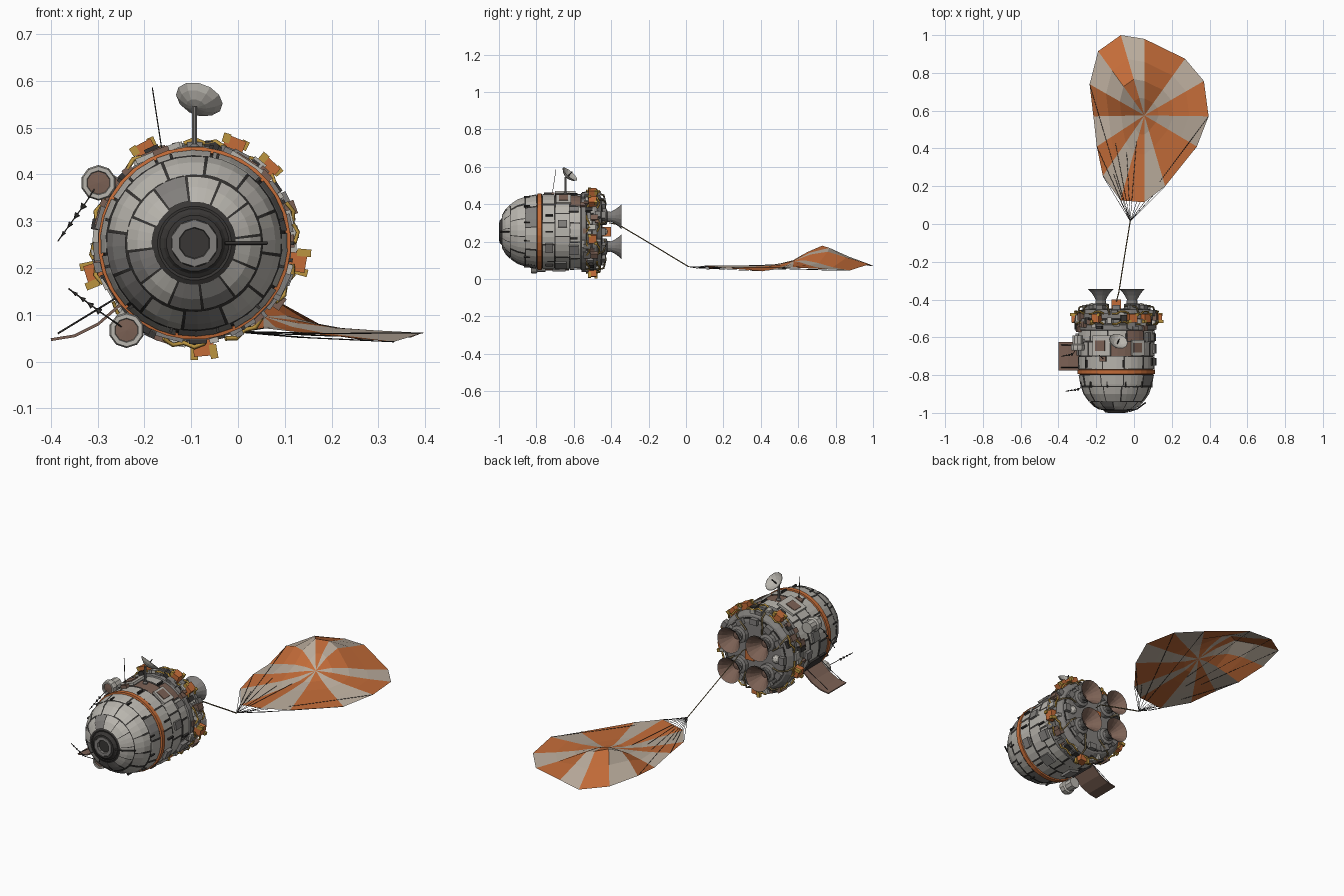
import bpy, bmesh, math, random
from math import sin, cos, pi, radians, exp
from mathutils import Vector, Matrix

if "Cube" in bpy.data.objects:
    bpy.data.objects.remove(bpy.data.objects["Cube"])

random.seed(4)
CX, CZ = -0.093, 0.253            # capsule axis runs along y
COL = dict(plate=(.48, .46, .42), grey=(.22, .21, .2), dark=(.04, .037, .035),
           orange=(.55, .15, .04), cloth=(.5, .42, .34), yellow=(.5, .3, .05),
           brown=(.2, .12, .09), rope=(.2, .15, .07))
MATS = {}
for k, c in COL.items():
    MATS[k] = bpy.data.materials.new(k)
    MATS[k].diffuse_color = (*c, 1)


def finish(name, bm, *mats):
    bmesh.ops.remove_doubles(bm, verts=bm.verts, dist=1e-5)
    me = bpy.data.meshes.new(name)
    bm.to_mesh(me)
    bm.free()
    ob = bpy.data.objects.new(name, me)
    bpy.context.collection.objects.link(ob)
    for m in mats:
        me.materials.append(MATS[m])
    return ob


def P(deg, r, y):
    a = radians(deg)
    return Vector((CX + r * cos(a), y, CZ + r * sin(a)))


def lathe(name, prof, mat, origin=(CX, 0, CZ), axis=(0, 1, 0), n=32):
    """Revolve (radius, distance along axis) points."""
    bm = bmesh.new()
    M = Matrix.Translation(origin) @ Vector(axis).to_track_quat('Z', 'Y').to_matrix().to_4x4()
    rings = []
    for r, t in prof:
        if r == 0:
            rings.append([bm.verts.new(M @ Vector((0, 0, t)))] * n)
        else:
            rings.append([bm.verts.new(M @ Vector((r * cos(2 * pi * (i + .5) / n), r * sin(2 * pi * (i + .5) / n), t)))
                          for i in range(n)])
    for A, B in zip(rings, rings[1:]):
        for i in range(n):
            vs = list(dict.fromkeys([A[i], A[(i + 1) % n], B[(i + 1) % n], B[i]]))
            if len(vs) > 2:
                bm.faces.new(vs)
    bmesh.ops.recalc_face_normals(bm, faces=bm.faces)
    return finish(name, bm, mat)


def tube(name, paths, r, mat):
    cu = bpy.data.curves.new(name, 'CURVE')
    cu.dimensions, cu.bevel_depth, cu.bevel_resolution = '3D', r, 0
    cu.use_fill_caps = True
    for pts in paths:
        s = cu.splines.new('POLY')
        s.points.add(len(pts) - 1)
        for p, q in zip(s.points, pts):
            p.co = (*q, 1)
    ob = bpy.data.objects.new(name, cu)
    bpy.context.collection.objects.link(ob)
    cu.materials.append(MATS[mat])


def boxes(name, specs, mat):
    """Boxes on the hull: angle, radius, y, radial / tangential / y size."""
    bm = bmesh.new()
    for a, r, y, sr, st, sy in specs:
        M = Matrix.Translation(P(a, r, y)) @ Matrix.Rotation(-radians(a), 4, 'Y') @ Matrix.Diagonal((sr, sy, st, 1))
        bmesh.ops.create_cube(bm, size=1, matrix=M)
    finish(name, bm, mat)


HULL = [(-.985, .085), (-.965, .12), (-.94, .145), (-.9, .173), (-.85, .19), (-.795, .2),
        (-.62, .203), (-.56, .2), (-.45, .185)]


def hull_r(y):
    for (y0, r0), (y1, r1) in zip(HULL, HULL[1:]):
        if y <= y1:
            return r0 + (r1 - r0) * (y - y0) / (y1 - y0)
    return HULL[-1][1]


# dark core showing through the plate gaps
lathe("hull_core", [(0, -.978)] + [(r - .006, y) for y, r in HULL] + [(0, -.45)], "dark")

# hull plating: rows of curved plates with gaps; a few odd brown ones
bm = bmesh.new()
rows = [(-.983, -.942, 12), (-.939, -.862, 12), (-.858, -.8, 10), (-.768, -.702, 11),
        (-.698, -.624, 10), (-.62, -.565, 12)]
for y0, y1, n in rows:
    off, steps = random.uniform(0, 30), 3
    ys = [y0] + [y for y, r in HULL if y0 + .005 < y < y1 - .005] + [y1]
    for k in range(n):
        a0, a1 = off + 360 * k / n + .8, off + 360 * (k + 1) / n - .8
        lift = random.choice((0, 0, .002))
        g = [[bm.verts.new(P(a0 + (a1 - a0) * j / steps, hull_r(y) + lift, y)) for j in range(steps + 1)] for y in ys]
        mi = random.choices((0, 1, 2), (16, 3, 1))[0]
        for A, B in zip(g, g[1:]):
            for j in range(steps):
                bm.faces.new((A[j], A[j + 1], B[j + 1], B[j])).material_index = mi
finish("hull_plates", bm, "plate", "grey", "brown")

# orange band, nose hatch
lathe("orange_band", [(.196, -.796), (.206, -.794), (.206, -.772), (.196, -.77)], "orange")
lathe("nose_ring", [(.088, -.975), (.066, -.99), (.06, -.998), (.05, -.998)], "dark", n=20)
lathe("nose_collar", [(.052, -.99), (.05, -1), (.034, -1), (.032, -.985)], "grey", n=10)
lathe("nose_hole", [(.034, -.988), (0, -.988)], "dark", n=10)
tube("nose_spike", [[P(0, .065, -.993), P(0, .11, -.978), P(0, .155, -.945)]], .004, "dark")
boxes("dome_clips", [(a, .192, -.85, .01, .006, .03) for a in range(15, 375, 30)], "dark")

# aft service section and bulkhead
lathe("service_ring", [(.19, -.57), (.208, -.56), (.208, -.535), (.196, -.53), (.196, -.505), (.21, -.5),
                       (.21, -.475), (.19, -.455), (.16, -.447), (0, -.447)], "grey", n=24)
clutter = {"grey": [], "dark": [], "plate": [], "brown": []}
for i in range(64):
    clutter[random.choice(list(clutter))].append(
        (i * 360 / 64 * 3 + random.uniform(-4, 4), random.uniform(.2, .212), random.uniform(-.56, -.46),
         random.uniform(.015, .03), random.uniform(.015, .04), random.uniform(.015, .04)))
for m, s in clutter.items():
    boxes("service_boxes_" + m, s, m)
boxes("bulkhead_boxes", [(a, .165, -.442, .03, .04, .025) for a in range(0, 360, 30)], "grey")

# thruster pods around the ring
pods = (118, 46, 68, 197, -10, 275, 150, 325)
boxes("thruster_pods", [(a, .222, -.5, .04, .044, .045) for a in pods if a not in (150, 325)], "orange")
boxes("thruster_pods_small", [(a, .215, -.49, .03, .03, .04) for a in (150, 325, 20, 235)], "brown")
boxes("thruster_nozzles", [(a + d, .235, -.5 + e, .03 if a in (275, 197, -10) else .02, .016, .016)
                           for a in pods[:6] for d, e in ((-5, .02), (5, -.015))], "yellow")

# yellow rails zigzagging round the service section
tube("yellow_rails", [[P(a + 6 * k, .214 + .008 * (k % 2), y + (.012 if k in (1, 2) else 0)) for k in range(5)]
                      for y in (-.53, -.475) for a in range(0, 360, 36)], .005, "yellow")
tube("aft_pipes", [[P(a, .21, -.48), P(a + 3, .2, -.44), P(a + 10, .16, -.43), P(a + 14, .12, -.435)]
                   for a in range(10, 370, 45)], .005, "rope")

# four engines
for i, (sx, sz) in enumerate(((-1, -1), (-1, 1), (1, -1), (1, 1))):
    o = (CX + sx * .083, 0, CZ + sz * .08)
    lathe(f"engine_mount_{i}", [(.045, -.45), (.045, -.425), (.03, -.42), (.03, -.405)], "grey", o, n=12)
    bell = [(.022, -.412), (.028, -.4), (.04, -.378), (.055, -.358), (.068, -.345)]
    lathe(f"engine_bell_{i}", bell, "grey", o, n=16)
    lathe(f"engine_inside_{i}", [(0, -.408)] + [(r - .003, y + .0005) for r, y in bell], "brown", o, n=16)
boxes("tow_mount", [(0, 0, -.425, .05, .05, .05)], "orange")
bm = bmesh.new()
bmesh.ops.create_icosphere(bm, subdivisions=2, radius=.022, matrix=Matrix.Translation(P(180, .13, -.44)))
bmesh.ops.create_icosphere(bm, subdivisions=2, radius=.022, matrix=Matrix.Translation(P(0, .13, -.44)))
finish("small_tanks", bm, "plate")

# dish antenna on its mast
dn = Vector((.27, .62, .7)).normalized()
dc = Vector((-.086, -.628, .552))
lathe("dish_mast", [(.012, .44), (.012, .46), (.006, .465), (.006, .545)], "grey", (CX, -.645, 0), (0, 0, 1), 8)
lathe("dish", [(0, -.014), (.022, -.01), (.04, 0), (.052, .012), (.05, .013), (.038, .004), (.02, -.005), (0, -.008)],
      "plate", dc, dn, 12)
tube("dish_feed", [[dc - dn * .01, dc + dn * .03]], .003, "dark")

# whip antenna and hull equipment
tube("whip_antenna", [[(-.163, -.715, .455), (-.183, -.695, .585)]], .0018, "dark")
boxes("roof_panels", [(112, .208, -.645, .012, .1, .11), (57, .206, -.655, .01, .08, .08)], "plate")
boxes("roof_insets", [(114, .214, -.645, .008, .055, .055), (58, .211, -.655, .006, .05, .05),
                      (110, .206, -.715, .02, .035, .025)], "brown")
boxes("side_equipment", [(-25, .206, -.73, .02, .05, .04), (-28, .205, -.6, .025, .05, .05), (12, .206, -.66, .012, .04, .05),
                         (35, .206, -.6, .015, .03, .05), (-60, .206, -.67, .012, .06, .06), (165, .206, -.67, .015, .05, .05),
                         (185, .206, -.6, .02, .04, .04), (255, .206, -.68, .012, .06, .07)], "grey")
boxes("side_handles", [(a, .208, y, .01, .008, .04) for a, y in
                       ((0, -.73), (25, -.73), (80, -.74), (140, -.74), (200, -.73), (300, -.73), (-10, -.6), (75, -.6))], "dark")
boxes("open_bay", [(213, .2, -.7, .012, .09, .14)], "dark")

# two side sensor pods with arms and segmented antennas
for nm, x, z, y0, y1, tail in (("upper", -.298, .382, -.67, -.59, ((-.325, -.69, .34), (-.385, -.70, .257))),
                               ("lower", -.238, .067, -.83, -.75, ((-.29, -.875, .103), (-.362, -.885, .156)))):
    lathe(nm + "_sensor_pod", [(0, y0 + .008), (.024, y0 + .008), (.026, y0), (.035, y0), (.038, y0 + .012),
                               (.038, y0 + .03), (.03, y0 + .036), (.03, y1), (0, y1)], "plate", (x, 0, z), n=10)
    lathe(nm + "_sensor_lens", [(.026, y0 + .006), (0, y0 + .004)], "brown", (x, 0, z), n=10)
    c = Vector((x, (y0 + y1) / 2 + .01, z))
    a, b = Vector(tail[0]), Vector(tail[1])
    tube(nm + "_sensor_arm", [[c, Vector((CX + (x - CX) * .75, c.y, CZ + (z - CZ) * .75))]], .012, "grey")
    tube(nm + "_antenna_rod", [[Vector((x, y0 + .02, z)), a, b]], .0018, "dark")
    for k in range(4):
        lathe(f"{nm}_antenna_cone_{k}", [(0, 0), (.008 - .0012 * k, .001), (0, .016)], "dark",
              a.lerp(b, .05 + .26 * k * .9), b - a, 6)

# open curved hatch door with struts
bm = bmesh.new()
prof = [(-.4, .05), (-.35, .058), (-.3, .083), (-.25, .127)]
g = [[bm.verts.new((x, y, z)) for x, z in prof] for y in (-.775, -.625)]
for j in range(3):
    bm.faces.new((g[0][j], g[0][j + 1], g[1][j + 1], g[1][j]))
door = finish("hatch_door", bm, "brown")
door.modifiers.new("thick", 'SOLIDIFY').thickness = .006
tube("hatch_struts", [[(-.385, y, .06), (-.262, y, .135)] for y in (-.76, -.64)], .002, "dark")

# parachute: 14 striped gores lying on the ground with one hump
rim = [(-.07, 1), (.055, .98), (.27, .875), (.37, .757), (.395, .57), (.333, .41), (.165, .2), (.055, .115),
       (-.072, .125), (-.165, .255), (-.197, .41), (-.215, .57), (-.235, .74), (-.19, .915)]
c = Vector((.055, .575))


def cloth_z(x, y, f, i):
    hump = .108 * exp(-((x + .04) / .125) ** 2 / 1.6 - ((y - .74) / .125) ** 2 / 1.6)
    return .063 + hump + .012 * f * sin(i * 2.1) + .008 * (1 - f) - .012 * f * max(0, x) / .4


bm = bmesh.new()
rings = []
for f in (0, .22, .45, .7, 1):
    ring = []
    for i, q in enumerate(rim):
        p = c.lerp(Vector(q), f)
        ring.append(bm.verts.new((p.x, p.y, cloth_z(p.x, p.y, f, i))))
    rings.append(ring)
rim3 = [v.co.copy() for v in rings[-1]]
for k in range(1, 4):
    for i in range(14):
        j = (i + 1) % 14
        bm.faces.new((rings[k][i], rings[k + 1][i], rings[k + 1][j], rings[k][j])).material_index = i % 2
for i in range(14):
    bm.faces.new((rings[0][0], rings[1][i], rings[1][(i + 1) % 14])).material_index = i % 2
for v in rings[0][1:]:
    bm.verts.remove(v)
bmesh.ops.recalc_face_normals(bm, faces=bm.faces)
finish("parachute_canopy", bm, "cloth", "orange")

# suspension lines and tow line
knot = Vector((-.02, .015, .065))
tube("suspension_lines", [[knot, knot.lerp(p, .5) - Vector((0, 0, .003)), p] for p in rim3], .0012, "dark")
tube("tow_line", [[(CX, -.41, .3), (-.08, -.36, .29), (-.055, -.2, .195), knot]], .003, "rope")

for m in bpy.data.materials:
    if m.users and not m.is_grease_pencil:
        m.use_nodes = True
        m.node_tree.nodes["Principled BSDF"].inputs["Base Color"].default_value = m.diffuse_color
